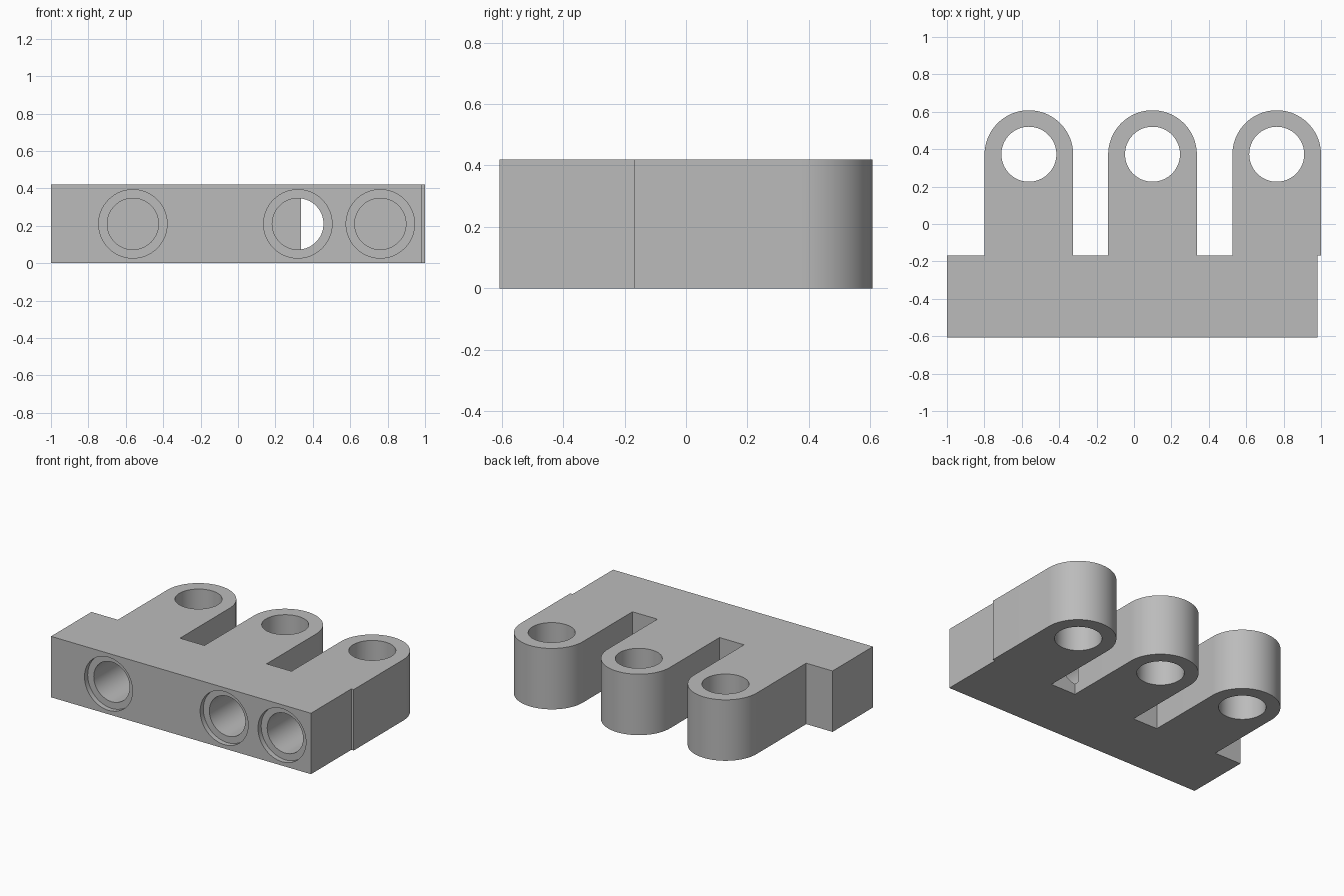
import bpy, bmesh, math
from mathutils import Matrix

if "Cube" in bpy.data.objects:
    bpy.data.objects.remove(bpy.data.objects["Cube"])

H = 0.42                          # thickness
Y0, Y1, YC = -0.608, -0.168, 0.371  # front face, bar back, finger eye centre
R = 0.237                         # finger half width
FINGERS = (-0.562, 0.099, 0.763)
BORES = (-0.562, 0.32, 0.761)

grey = bpy.data.materials.new("plain grey")
grey.diffuse_color = (0.5, 0.5, 0.5, 1)
grey.use_nodes = True
grey.node_tree.nodes["Principled BSDF"].inputs["Base Color"].default_value = grey.diffuse_color


def make_object(name, bm):
    bmesh.ops.recalc_face_normals(bm, faces=bm.faces)
    mesh = bpy.data.meshes.new(name)
    bm.to_mesh(mesh)
    bm.free()
    mesh.materials.append(grey)
    ob = bpy.data.objects.new(name, mesh)
    bpy.context.collection.objects.link(ob)
    return ob


def cylinder(name, radius, length, matrix):
    bm = bmesh.new()
    bmesh.ops.create_cone(bm, cap_ends=True, segments=64, radius1=radius,
                          radius2=radius, depth=length, matrix=matrix)
    ob = make_object(name, bm)
    ob.hide_render = True
    return ob


def bore(name, x, radius, y_end):
    # horizontal cutter from ahead of the front face to y_end
    start = Y0 - 0.1
    place = Matrix.Translation((x, (start + y_end) / 2, H / 2))
    return cylinder(name, radius, y_end - start,
                    place @ Matrix.Rotation(math.pi / 2, 4, 'X'))


# Comb outline: bar with three round-ended fingers
outline = [(-1, Y0), (0.982, Y0), (0.982, Y1)]
for fx in reversed(FINGERS):
    outline.append((fx + R, Y1))
    for i in range(49):
        a = math.pi * i / 48
        outline.append((fx + R * math.cos(a), YC + R * math.sin(a)))
    outline.append((fx - R, Y1))
outline.append((-1, Y1))

bm = bmesh.new()
face = bm.faces.new([bm.verts.new((x, y, 0)) for x, y in outline])
ext = bmesh.ops.extrude_face_region(bm, geom=[face])
top = [v for v in ext["geom"] if isinstance(v, bmesh.types.BMVert)]
bmesh.ops.translate(bm, verts=top, vec=(0, 0, H))
body = make_object("hinge_comb", bm)

# Finger eyes, front bores and their counterbores
cutters = [cylinder("eye_cutter", 0.147, 1, Matrix.Translation((x, YC + 0.002, H / 2)))
           for x in FINGERS]
cutters += [bore("bore_cutter", x, 0.137, -0.14) for x in BORES]
cutters += [bore("counterbore_cutter", x, 0.183, Y0 + 0.035) for x in BORES]

bpy.context.view_layer.objects.active = body
for ob in bpy.context.selected_objects:
    ob.select_set(False)
body.select_set(True)
for c in cutters:
    mod = body.modifiers.new("cut", 'BOOLEAN')
    mod.operation = 'DIFFERENCE'
    mod.solver = 'EXACT'
    mod.object = c
    bpy.ops.object.modifier_apply(modifier=mod.name)
for c in cutters:
    bpy.data.objects.remove(c)

bpy.ops.object.shade_smooth_by_angle(angle=math.radians(30))
